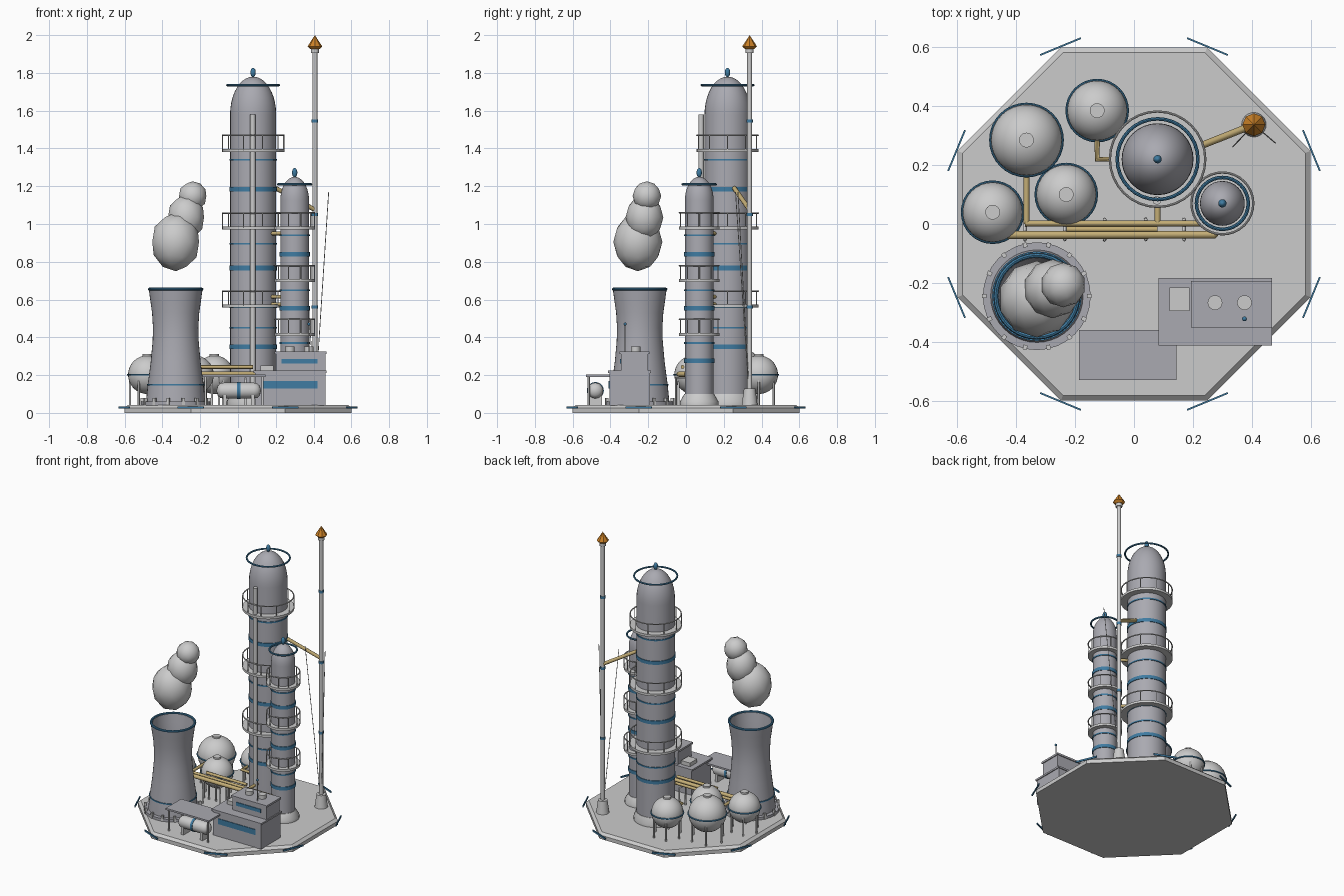
import bpy, bmesh
from math import sin, cos, pi, radians
from mathutils import Matrix, Vector

if "Cube" in bpy.data.objects:
    bpy.data.objects.remove(bpy.data.objects["Cube"])


def material(name, col):
    m = bpy.data.materials.new(name)
    m.diffuse_color = (*col, 1)
    m.use_nodes = True
    m.node_tree.nodes["Principled BSDF"].inputs["Base Color"].default_value = m.diffuse_color
    return m


BLUE = material("blue", (0.05, 0.2, 0.36))
GOLD = material("gold", (0.55, 0.42, 0.18))
ORANGE = material("orange", (0.6, 0.22, 0.02))
WHITE = material("white", (0.85, 0.85, 0.85))
SLATE = material("slate", (0.4, 0.4, 0.44))


def finish(name, bm, mat, smooth=True):
    bmesh.ops.remove_doubles(bm, verts=bm.verts, dist=1e-5)
    bmesh.ops.recalc_face_normals(bm, faces=bm.faces)
    me = bpy.data.meshes.new(name)
    bm.to_mesh(me)
    bm.free()
    ob = bpy.data.objects.new(name, me)
    bpy.context.collection.objects.link(ob)
    if mat:
        me.materials.append(mat)
    if smooth:
        bpy.ops.object.select_all(action='DESELECT')
        ob.select_set(True)
        bpy.context.view_layer.objects.active = ob
        bpy.ops.object.shade_smooth_by_angle(angle=radians(35))
    return ob


def lathe(name, prof, x, y, mat=None, n=32, loop=False, turn=0.0, smooth=True):
    bm = bmesh.new()
    rings = [[bm.verts.new((x + r * cos(turn + 2 * pi * i / n), y + r * sin(turn + 2 * pi * i / n), z))
              for i in range(n)] for r, z in prof]
    pairs = list(zip(rings, rings[1:])) + ([(rings[-1], rings[0])] if loop else [])
    for a, b in pairs:
        for i in range(n):
            j = (i + 1) % n
            bm.faces.new((a[i], a[j], b[j], b[i]))
    return finish(name, bm, mat, smooth)


def cyl(name, r, z0, z1, x, y, mat=None, n=24, r2=None):
    return lathe(name, [(0, z0), (r, z0), (r if r2 is None else r2, z1), (0, z1)], x, y, mat, n)


def band(name, r, z, h, x, y, mat=BLUE, t=0.004):
    return lathe(name, [(r - .004, z - h/2), (r + t, z - h/2), (r + t, z + h/2), (r - .004, z + h/2)],
                 x, y, mat, loop=True)


def ring(name, R, z, t, x, y, mat=BLUE):
    prof = [(R + t * cos(k * pi / 4), z + t * sin(k * pi / 4)) for k in range(8)]
    return lathe(name, prof, x, y, mat, loop=True)


def box(name, x0, x1, y0, y1, z0, z1, mat=None, turn=0.0):
    bm = bmesh.new()
    m = (Matrix.Translation(((x0 + x1)/2, (y0 + y1)/2, (z0 + z1)/2)) @ Matrix.Rotation(turn, 4, 'Z')
         @ Matrix.Diagonal((x1 - x0, y1 - y0, z1 - z0, 1)))
    bmesh.ops.create_cube(bm, size=1, matrix=m)
    return finish(name, bm, mat, False)


def blob(name, c, r, rz, mat=None, ico=0):
    bm = bmesh.new()
    m = Matrix.Translation(c) @ Matrix.Diagonal((r, r, rz, 1))
    if ico:
        bmesh.ops.create_icosphere(bm, subdivisions=ico, radius=1, matrix=m)
    else:
        bmesh.ops.create_uvsphere(bm, u_segments=32, v_segments=18, radius=1, matrix=m)
    return finish(name, bm, mat)


def tubes(name, paths, r, mat=None):
    cu = bpy.data.curves.new(name, 'CURVE')
    cu.dimensions, cu.bevel_depth, cu.bevel_resolution, cu.use_fill_caps = '3D', r, 2, True
    for p in paths:
        s = cu.splines.new('POLY')
        s.points.add(len(p) - 1)
        for q, v in zip(s.points, p):
            q.co = (*v, 1)
    ob = bpy.data.objects.new(name, cu)
    bpy.context.collection.objects.link(ob)
    bpy.ops.object.select_all(action='DESELECT')
    ob.select_set(True)
    bpy.context.view_layer.objects.active = ob
    bpy.ops.object.convert(target='MESH')
    if mat:
        ob.data.materials.append(mat)
    bpy.ops.object.shade_smooth_by_angle(angle=radians(50))


# octagonal ground slab with corner strips
lathe("base_slab", [(0, 0), (.649, 0), (.649, .026), (.63, .042), (0, .042)], 0, 0, n=8, turn=pi/8, smooth=False)
for k in range(8):
    a = pi/8 + k * pi/4
    cx, cy = .652 * cos(a), .652 * sin(a)
    box("corner_strip", cx - .003, cx + .003, cy - .075, cy + .075, .022, .034, BLUE, a)


# distillation columns
def column(name, x, y, r, shoulder, deck_r, decks, thick, thin, ring_z, ring_r, skirt):
    h = r * 1.64
    dome = [(r * cos(t * pi / 20), shoulder + h * sin(t * pi / 20)) for t in range(11)]
    lathe(name + "_shell", [(0, .04), (r, .04)] + dome, x, y, SLATE)
    lathe(name + "_skirt", [(0, .04), (skirt, .04), (skirt, .06), (r + .003, .1), (0, .1)], x, y)
    for z in thick:
        band(name + "_band", r, z, .024, x, y)
    for z in thin:
        band(name + "_seam", r, z, .009, x, y)
    ring(name + "_halo", ring_r, ring_z, .006, x, y)
    blob(name + "_finial", (x, y, shoulder + h + .022), .014, .025, BLUE)
    for z in decks:
        band(name + "_deck", r, z, .016, x, y, None, deck_r - r)
        ring(name + "_rail", deck_r - .003, z + .08, .004, x, y, None)
        pts = [(x + (deck_r - .003) * cos(k * pi/5), y + (deck_r - .003) * sin(k * pi/5)) for k in range(10)]
        tubes(name + "_rail_posts", [[(*p, z), (*p, z + .08)] for p in pts], .003)


column("main_column", .08, .22, .122, 1.58, .165, (.565, .978, 1.39), (.349, .767, 1.183),
       (.45, .56, .895, 1.34), 1.735, .137, .14)
column("small_column", .30, .07, .076, 1.125, .108, (.415, .70, .98), (.275, .555, .84),
       (.37, .65, .94), 1.21, .088, .102)
tubes("riser_pipe", [[(.078, .08, .1), (.078, .08, 1.58)]], .015)
tubes("column_links", [[(.17, .16, z), (.26, .10, z)] for z in (.575, .615, .95)], .01, GOLD)

# flare stack
fx, fy = .407, .337
cyl("flare_foot", .042, .04, .13, fx, fy, r2=.03)
cyl("flare_stack", .013, .1, 1.91, fx, fy, n=16)
cyl("flare_collar", .021, 1.905, 1.932, fx, fy)
lathe("flare_tip", [(0, 1.926), (.024, 1.926), (.039, 1.94), (0, 2.0)], fx, fy, ORANGE, 8, smooth=False)
for z in (.56, 1.05, 1.545):
    band("flare_band", .013, z, .016, fx, fy)
tubes("flare_brace", [[(.2, .255, 1.19), (fx, fy, 1.075)]], .012, GOLD)
tubes("guy_wires", [[(fx, fy, .05), (.48, .275, 1.17)], [(fx, fy, .05), (.335, .262, 1.17)]], .002)

# spherical storage tanks
for x, y, r in ((-.365, .285, .121), (-.125, .385, .102), (-.23, .1, .102), (-.48, .04, .102)):
    z = r + .1
    blob("sphere_tank", (x, y, z), r, r, WHITE)
    ring("tank_girdle", r + .001, z, .005, x, y)
    cyl("tank_hatch", .025, z + r - .01, z + r + .008, x, y)
    pts = [(x + r * .9 * cos(k * pi/3), y + r * .9 * sin(k * pi/3)) for k in range(6)]
    tubes("tank_legs", [[(*p, .04), (*p, z)] for p in pts], .006)

# pipe rack
tubes("rack_pipe_large", [[(-.43, -.037, .205), (.27, -.037, .205), (.3, .0, .205)]], .014, GOLD)
tubes("rack_pipes", [[(-.37, .002, .205), (.3, .002, .205)], [(-.23, -.018, .243), (.08, -.018, .243)],
                     [(-.365, .17, .205), (-.365, .0, .205)], [(.08, .1, .205), (.08, .0, .205)],
                     [(-.125, .29, .2), (-.125, .22, .2), (-.03, .22, .2)]], .01, GOLD)
frames = [-.37, -.235, -.1, .04, .17]
tubes("rack_frames", [[(x, -.053, .04), (x, -.053, .185), (x, .016, .185), (x, .016, .04)] for x in frames], .006)

# cooling tower with open top
tx, ty = -.33, -.245
outer = [(.158, .05), (.148, .15), (.132, .27), (.122, .38), (.12, .45), (.125, .53), (.135, .6), (.142, .652)]
inner = [(r - .012, z) for r, z in reversed(outer)]
lathe("cooling_tower", outer + inner + [(0, .05)], tx, ty, SLATE, 40)
ring("tower_rim", .139, .655, .008, tx, ty)
band("tower_band", .148, .15, .008, tx, ty)
band("tower_plinth", .15, .05, .02, tx, ty, SLATE, .033)
for k in range(14):
    a = 2 * pi * k / 14
    cx, cy = tx + .178 * cos(a), ty + .178 * sin(a)
    box("tower_foot", cx - .008, cx + .008, cy - .007, cy + .007, .04, .08, None, a)

# steam puffs
for c, r, rz in (((-.33, -.255, .905), .13, .155), ((-.275, -.22, 1.035), .1, .12), ((-.24, -.207, 1.148), .076, .078)):
    blob("steam_puff", c, r, rz, None, 2)

# control building
box("building_hall", .09, .462, -.405, -.19, .04, .215, SLATE)
box("building_hall_roof", .083, .468, -.412, -.184, .212, .224, SLATE)
box("building_upper", .2, .462, -.345, -.2, .22, .315, SLATE)
box("building_upper_roof", .193, .468, -.352, -.194, .312, .325, SLATE)
box("hall_windows", .13, .42, -.409, -.4, .13, .168, BLUE)
box("upper_windows", .23, .42, -.349, -.34, .262, .286, BLUE)
box("roof_unit", .12, .188, -.295, -.215, .22, .25)
for x in (.275, .375):
    cyl("roof_vent", .025, .32, .352, x, -.267)
tubes("antenna", [[(.375, -.322, .32), (.375, -.322, .47)]], .003)
blob("antenna_ball", (.375, -.322, .47), .008, .008, BLUE)

# canopy with horizontal tank
box("canopy_roof", -.187, .145, -.53, -.36, .19, .202, SLATE)
tubes("canopy_posts", [[(x, y, .04), (x, y, .195)] for x in (-.172, .13) for y in (-.515, -.375)], .006)
drum = [(0, -.118), (.025, -.112), (.038, -.098), (.042, -.08)]
for nm, prof, loop, mt in (("drum_tank", drum + [(r, -z) for r, z in reversed(drum)], False, WHITE),
                           ("drum_band", [(.04, -.008), (.045, -.008), (.045, .008), (.04, .008)], True, BLUE)):
    ob = lathe(nm, prof, 0, 0, mt, loop=loop)
    ob.data.transform(Matrix.Translation((.004, -.48, .118)) @ Matrix.Rotation(pi/2, 4, 'Y'))
for x in (-.07, .078):
    box("drum_saddle", x - .01, x + .01, -.515, -.445, .04, .1)
